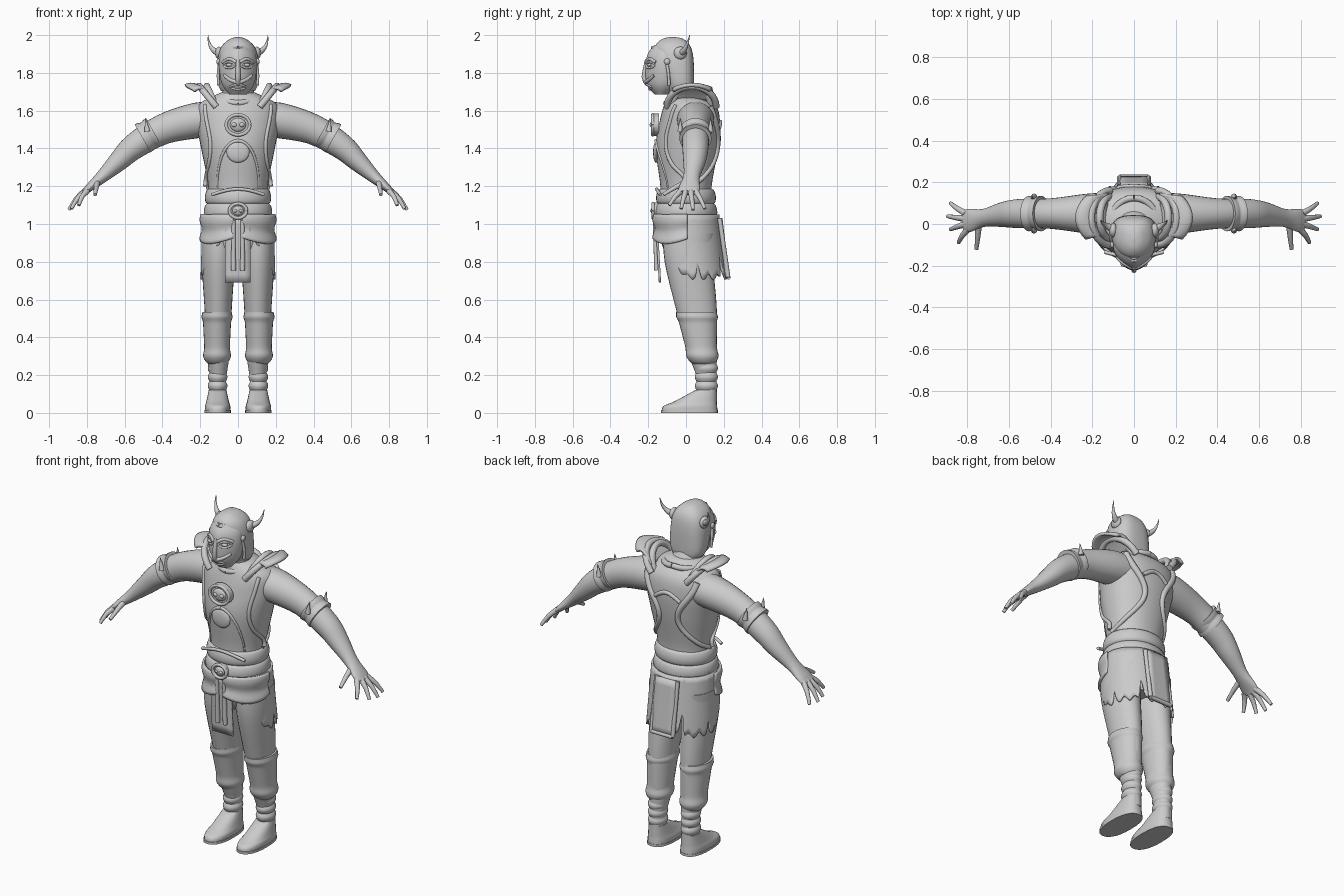
import bpy
from math import sin, cos, pi, exp
from mathutils import Vector
from mathutils.bvhtree import BVHTree

cube = bpy.data.objects.get("Cube")
if cube:
    bpy.data.objects.remove(cube)

grey = bpy.data.materials.new("plain grey")
grey.use_nodes = True
tone = (.6, .6, .6, 1)
grey.diffuse_color = tone
grey.node_tree.nodes["Principled BSDF"].inputs["Base Color"].default_value = tone
parts = []


def add(name, verts, faces, mirror=False, thickness=0):
    mesh = bpy.data.meshes.new(name)
    mesh.from_pydata(verts, [], faces)
    mesh.materials.append(grey)
    part = bpy.data.objects.new(name, mesh)
    bpy.context.collection.objects.link(part)
    if thickness:
        solid = part.modifiers.new("Thickness", 'SOLIDIFY')
        solid.thickness = thickness
        solid.offset = 0
    if mirror:
        part.modifiers.new("Mirror", 'MIRROR')
    parts.append(part)
    return BVHTree.FromPolygons(verts, faces)


def sample(rule, steps=12):
    return [rule(i / steps) for i in range(steps + 1)]


def smooth_rows(rows, detail):
    """Catmull-Rom interpolation through rows of numbers."""
    result = []
    for i in range(len(rows) - 1):
        before, start = rows[max(i - 1, 0)], rows[i]
        end, after = rows[i + 1], rows[min(i + 2, len(rows) - 1)]
        for k in range(detail):
            t = k / detail
            result.append([q + t / 2 * (r - p + t * (2 * p - 5 * q + 4 * r - s + t * (3 * (q - r) + s - p)))
                           for p, q, r, s in zip(before, start, end, after)])
    return result + [list(rows[-1])]


def skin(name, rows, level=False, front_power=2, back_power=2, sides=28, detail=4, mirror=False):
    """Skin rings (x, y, z, radius, radius); level rings lie flat, others follow the path."""
    rows = smooth_rows(rows, detail)
    path = [Vector(row[:3]) for row in rows]
    last = len(rows) - 1
    verts, across = [], None
    for i, row in enumerate(rows):
        if level:
            across, up = Vector((1, 0, 0)), Vector((0, 1, 0))
        else:
            along = (path[min(i + 1, last)] - path[max(i - 1, 0)]).normalized()
            if across is None:
                across = Vector((0, 1, 0)) if abs(along.y) < .9 else Vector((1, 0, 0))
            across = (across - along * along.dot(across)).normalized()
            up = along.cross(across)
        for k in range(sides):
            c, s = cos(2 * pi * k / sides), sin(2 * pi * k / sides)
            power = 2 / (front_power if s < 0 else back_power)
            c = abs(c) ** power * (1 if c > 0 else -1)
            s = abs(s) ** power * (1 if s > 0 else -1)
            verts.append(path[i] + across * row[3] * c + up * row[4] * s)
    faces = [(i * sides + k, i * sides + (k + 1) % sides, (i + 1) * sides + (k + 1) % sides, (i + 1) * sides + k)
             for i in range(last) for k in range(sides)]
    faces += [tuple(reversed(range(sides))), tuple(range(last * sides, len(verts)))]
    return add(name, verts, faces, mirror)


def column(name, rows, x=0, **options):
    """Upright body part from rows of height, depth position, half width, half depth."""
    return skin(name, [(x, y, z, wide, deep) for z, y, wide, deep in rows], level=True, **options)


def cord(name, path, radius, tip=1, mirror=False):
    """Round cord along a path, tapering to tip times its radius."""
    last = len(path) - 1
    sizes = [radius * (1 + (tip - 1) * i / last) for i in range(len(path))]
    skin(name, [(*p, r, r) for p, r in zip(path, sizes)], sides=10, detail=2, mirror=mirror)


def ball(name, centre, wide, deep, tall, mirror=False):
    x, y, z = centre
    column(name, sample(lambda t: (z - tall * cos(pi * t), y, wide * sin(pi * t) + .0005, deep * sin(pi * t) + .0005)),
           x, sides=20, detail=1, mirror=mirror)


def sheet(name, rule, columns, rows, thickness=.012, mirror=False):
    verts = [Vector(rule(i / columns, j / rows)) for i in range(columns + 1) for j in range(rows + 1)]
    step = rows + 1
    faces = [(i * step + j, (i + 1) * step + j, (i + 1) * step + j + 1, i * step + j + 1)
             for i in range(columns) for j in range(rows)]
    add(name, verts, faces, mirror, thickness)


def drape(body, x, z, side=-1):
    """Point on a body surface seen from the front (-1) or the back (1)."""
    hit = body.ray_cast(Vector((x, side * 2, z)), Vector((0, -side, 0)))[0]
    return (x, hit.y if hit else 0, z)


# Torso and neck
torso = column("torso", [(1.08, 0, .16, .14), (1.2, 0, .157, .136), (1.4, .005, .195, .165), (1.54, .02, .22, .16),
                         (1.635, .02, .205, .135), (1.7, -.01, .08, .08)], sides=40, detail=6, back_power=2.2)
column("neck", [(1.62, .02, .1, .09), (1.78, -.06, .07, .07)])

# Tunic edges, muscle and back folds draped on the torso
cord("tunic_edge", sample(lambda t: drape(torso, .16 + .015 * cos(6 * t), 1.63 - .43 * t)), .011, mirror=True)
cord("chest_fold", sample(lambda t: drape(torso, .11 * sin(t * pi / 2), 1.44 - .25 * t * t)), .01, .5, mirror=True)
cord("back_fold", sample(lambda t: drape(torso, .11 + .05 * cos(6 * t), 1.62 - .43 * t, 1)), .02, .6, mirror=True)
cord("back_yoke", sample(lambda t: drape(torso, .16 * (t - .5), 1.5 + .04 * sin(pi * t), 1)), .012)
ball("belly_boss", drape(torso, 0, 1.38), .06, .015, .055)
cord("collar", sample(lambda t: (.11 * sin(pi * t), .01 - .115 * cos(pi * t), 1.64 + .04 * t)), .016, mirror=True)


# Round plates with a simple face
def medallion(name, height, front, wide):
    tall = wide * .85
    skin(name, [(0, front + .03, height, wide, tall), (0, front, height, wide, tall)], detail=1)
    cord(name + "_rim", sample(lambda t: (wide * .9 * cos(2 * pi * t), front - .004,
                                          height + tall * .9 * sin(2 * pi * t)), 24), .009)
    ball(name + "_face", (0, front, height), wide * .6, .015, tall * .6)
    ball(name + "_eye", (wide * .28, front - .01, height), wide * .2, .01, tall * .2, mirror=True)


medallion("chest_medallion", 1.525, -.172, .07)
medallion("belt_medallion", 1.07, -.17, .05)


# Belt with two rolls, and the hips
def belt(t):
    swell = .014 * abs(sin(2 * pi * t)) ** .5
    return 1.03 + .155 * t, 0, .17 - .012 * t + swell, .155 - .015 * t + swell


column("belt", sample(belt, 24), sides=40, detail=1)
cord("belt_arch", sample(lambda t: (.28 * t - .14, -.155 + .02 * (2 * t - 1) ** 2, 1.155 + .03 * sin(pi * t))), .009)
column("hips", [(.82, .02, .12, .11), (.9, .01, .17, .14), (1.06, .01, .18, .15)])


# Skirt with ragged hem, hip wraps and hanging panels
def skirt(u, v):
    a = .5 + u * (pi - .5)
    hem = .92 - .2 * min(1, u * 3) + .014 * sin(a * 19)
    hem += .13 * exp(-((a - 2.6) / .06) ** 2) + .05 * exp(-((a - 1.75) / .05) ** 2)
    flare = v * (1.05 - hem) / .33
    return (.182 + .01 * flare) * sin(a), .01 + .025 * flare - (.16 + .018 * flare) * cos(a), 1.05 + v * (hem - 1.05)


def hip_wrap(u, v):
    a, wave = .12 + u * 1.5, .006 * sin(v * 8)
    return (.192 + wave) * sin(a), -(.168 + wave) * cos(a), 1.05 - v * (.125 + .03 * sin(u * 3))


sheet("skirt", skirt, 90, 10, mirror=True)
sheet("hip_wrap", hip_wrap, 24, 10, mirror=True)
sheet("front_panel", lambda u, v: (.135 * u - .07, -.158 + .02 * v, 1.04 - .35 * v), 4, 8)
cord("front_strip", sample(lambda t: (.024, -.165 + .01 * t, 1.02 - .265 * t)), .011, 1.2, mirror=True)
sheet("back_panel", lambda u, v: ((u - .5) * (.13 + .02 * v), .182 + .038 * v, 1.03 - .315 * v), 4, 8, .022)
cord("back_panel_rim", sample(lambda t: (.07, .178 + .045 * t, 1.03 - .31 * t)), .012, mirror=True)
cord("back_panel_hem", sample(lambda t: (.14 * t - .07, .225, .718)), .012)


# Legs, shin guards, ankle wraps and shoes
def shin_guard(t):
    roll = .007 * exp(-((t - .1) / .06) ** 2) + .009 * exp(-((t - .85) / .1) ** 2) - .015 * t ** 20
    return .535 - .275 * t, .055 + .037 * t, .077 - .014 * t + roll, .107 - .035 * t + roll


def ankle_wrap(t):
    roll = .009 * abs(sin(3 * pi * t))
    return .26 - .14 * t, .108, .043 + roll, .052 + roll


column("leg", [(.95, .015, .088, .135), (.8, .015, .088, .128), (.55, .055, .072, .108), (.3, .09, .058, .073),
               (.18, .11, .043, .052), (.06, .11, .045, .055)], .105, mirror=True)
column("shin_guard", sample(shin_guard, 30), .111, detail=1, mirror=True)
column("ankle_wrap", sample(ankle_wrap, 24), .108, detail=1, mirror=True)
column("shoe", [(0, .02, .066, .148), (.035, .022, .067, .143), (.06, .05, .06, .113), (.12, .105, .047, .057)],
       .108, front_power=2.3, back_power=2.5, mirror=True)
column("shoe_sole", [(0, .018, .07, .151), (.014, .018, .07, .151)], .108, front_power=2.3, back_power=2.5,
       detail=1, mirror=True)

# Arms flowing into flat palms, from rows of x, height, depth and thickness
arm = [(.1, 1.555, .1, .09), (.22, 1.548, .096, .094), (.4, 1.5, .073, .08), (.55, 1.41, .07, .068),
       (.63, 1.335, .06, .054), (.72, 1.25, .043, .034), (.79, 1.19, .056, .021), (.815, 1.165, .05, .016)]
skin("arm", [(x, .05 - max(0, x - .6) * .17, z, deep, thick) for x, z, deep, thick in arm], mirror=True)


# Arm bands with a spike on each side
def arm_band(t):
    size = .077 + .008 * abs(cos(pi * t))
    return .445 + .06 * t, .05, 1.487 - .034 * t, size, size


skin("arm_band", sample(arm_band), detail=1, mirror=True)
for y in (-.03, .13):
    cord("band_spike", [(.48, y, 1.49), (.49, y, 1.56)], .016, .1, mirror=True)

# Spread fingers and thumb
for i in range(4):
    curl = (i - 1) ** 2
    base = Vector((.81 - .003 * curl, .05 - .025 * i, 1.175))
    tip = Vector((.895 - .013 * curl, .1 - .063 * i, 1.075 + .006 * curl))
    cord("finger", [base, base.lerp(tip, .5) + Vector((.005, 0, .008)), tip], .0165, .55, mirror=True)
cord("thumb", [(.745, .01, 1.225), (.75, -.055, 1.195), (.757, -.12, 1.155)], .017, .55, mirror=True)


# Shoulder flaps and looped straps
def shoulder_flap(u, v):
    edge = (2 * u - 1) ** 2
    return .13 + .15 * v - .05 * v * edge, .2 * u - .05 - .02 * v, 1.655 + .085 * sin(2 * v) - .03 * v * edge


sheet("shoulder_flap", shoulder_flap, 14, 10, .016, mirror=True)
for name, reach, depth in (("shoulder_loop", .09, .13), ("inner_loop", .05, .1)):
    cord(name, sample(lambda t: (.115 + reach * sin(pi * t), .03 - depth * cos(pi * t), 1.62 + .11 * sin(pi * t))),
         .018, mirror=True)

# Helmet and horns
column("helmet", [(1.705, -.03, .09, .07), (1.75, -.037, .107, .08), (1.87, -.06, .107, .1), (1.94, -.07, .087, .094),
                  (1.98, -.07, .042, .055), (1.99, -.07, .004, .005)], sides=36, back_power=2.8)
cord("helmet_rim", sample(lambda t: (.105 * sin(1.8 * t), -.18 + .09 * sin(t * pi / 2), 1.935 - .2 * t * t)), .008,
     mirror=True)
cord("horn", sample(lambda t: (.085 + .073 * sin(t * pi / 2), -.03 + .05 * t, 1.905 + .095 * t * t)), .023, .06,
     mirror=True)
ball("horn_socket", (.1, -.03, 1.905), .02, .034, .034, mirror=True)

# Mask with nose, brow, eyes and mouth guard
mask = column("mask", [(1.685, -.13, .045, .035), (1.74, -.12, .085, .09), (1.83, -.115, .1, .1),
                       (1.9, -.11, .092, .093), (1.945, -.1, .06, .07)], sides=36, front_power=1.6)
cord("nose_ridge", [(0, -.205, 1.87), (0, -.222, 1.78), (0, -.205, 1.745)], .012, 1.2)
cord("brow", sample(lambda t: drape(mask, .01 + .07 * t, 1.855 + .018 * sin(pi * t))), .009, mirror=True)
cord("mouth_guard", sample(lambda t: drape(mask, .072 * t, 1.752 + .035 * t * t)), .012, .7, mirror=True)
for name, x, z, wide, tall, both in (("eye_rim", .047, 1.842, .028, .016, True), ("lip", 0, 1.725, .038, .012, False)):
    cord(name, sample(lambda t: drape(mask, x + wide * cos(2 * pi * t), z + tall * sin(2 * pi * t)), 20), .006,
         mirror=both)
ball("eye", drape(mask, .047, 1.842), .017, .012, .009, mirror=True)
ball("ear_boss", (.104, -.1, 1.86), .01, .016, .016, mirror=True)

# Smooth shading with sharp edges kept
bpy.ops.object.select_all(action='DESELECT')
for part in parts:
    part.select_set(True)
bpy.context.view_layer.objects.active = parts[0]
bpy.ops.object.shade_smooth_by_angle(angle=.8)
